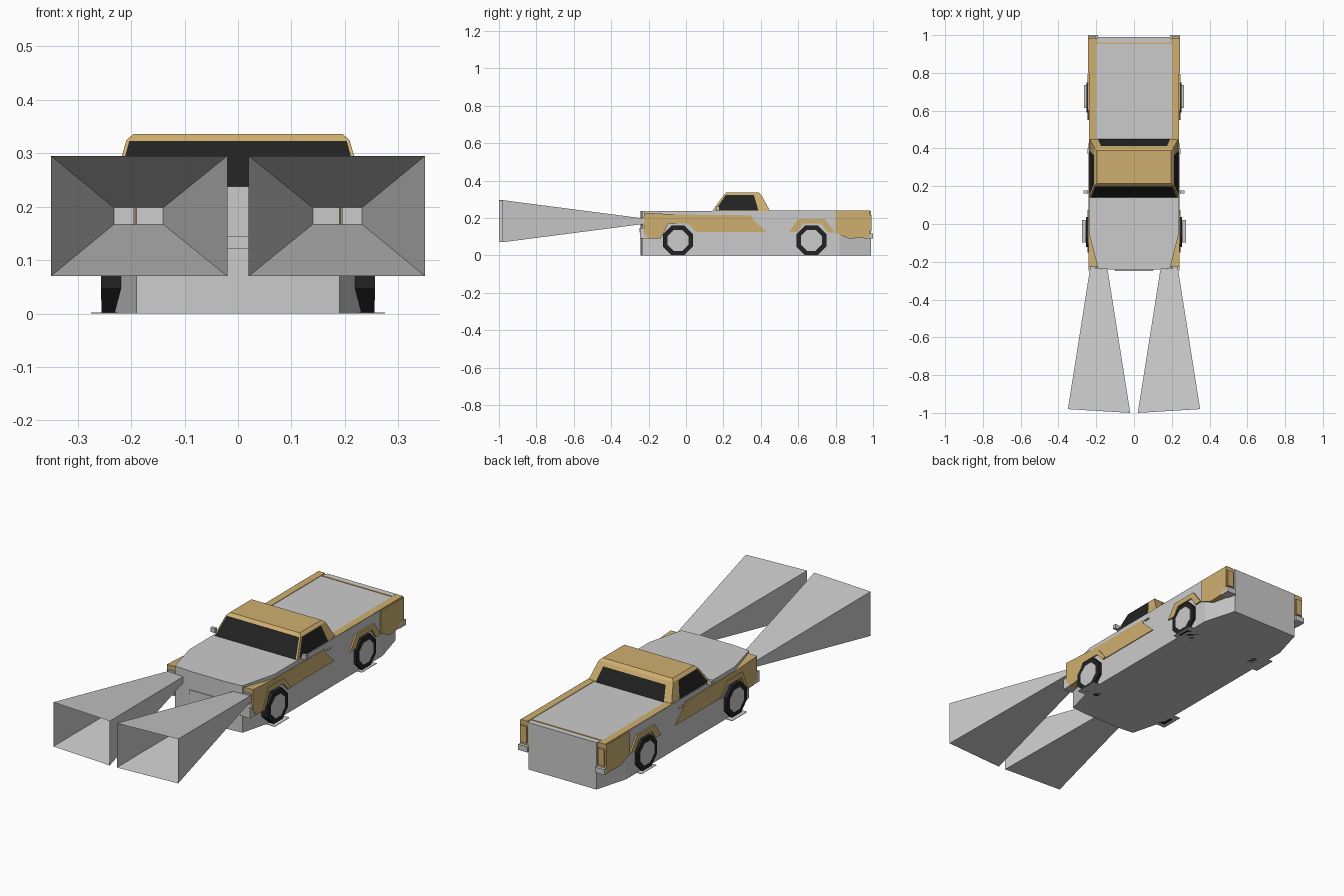
import bpy, bmesh, math
from mathutils import Vector

if "Cube" in bpy.data.objects:
    bpy.data.objects.remove(bpy.data.objects["Cube"])


def material(name, rgb):
    m = bpy.data.materials.new(name)
    m.diffuse_color = (*rgb, 1)
    m.use_nodes = True
    m.node_tree.nodes["Principled BSDF"].inputs["Base Color"].default_value = m.diffuse_color
    return m


GREY = material("light grey", (0.6, 0.6, 0.6))
TAN = material("tan paint", (0.62, 0.43, 0.16))
BLACK = material("tyre and glass black", (0.016, 0.016, 0.016))


def mesh(name, verts, faces, mat, closed=True):
    me = bpy.data.meshes.new(name)
    bm = bmesh.new()
    vs = [bm.verts.new(v) for v in verts]
    for f in faces:
        bm.faces.new([vs[i] for i in f])
    if closed:
        bmesh.ops.recalc_face_normals(bm, faces=bm.faces)
    bm.to_mesh(me)
    bm.free()
    me.materials.append(mat)
    ob = bpy.data.objects.new(name, me)
    bpy.context.collection.objects.link(ob)
    return ob


def loft(name, rings, mat, caps=True):
    n = len(rings[0])
    faces = [(r * n + i, r * n + (i + 1) % n, (r + 1) * n + (i + 1) % n, (r + 1) * n + i)
             for r in range(len(rings) - 1) for i in range(n)]
    if caps:
        faces += [tuple(range(n)), tuple(range((len(rings) - 1) * n, len(rings) * n))]
    return mesh(name, [p for r in rings for p in r], faces, mat)


def side_part(name, profile, x0, x1, mat):
    """Extrude a (y, z) profile along x, on both sides of the car."""
    for side, s in (("left", -1), ("right", 1)):
        loft(f"{name}_{side}", [[(s * x, y, z) for y, z in profile] for x in (x0, x1)], mat)


def side_box(name, x0, x1, y0, y1, z0, z1, mat):
    side_part(name, [(y0, z0), (y1, z0), (y1, z1), (y0, z1)], x0, x1, mat)


def box(name, x, y0, y1, z0, z1, mat):
    loft(name, [[(-x, y0, z), (x, y0, z), (x, y1, z), (-x, y1, z)] for z in (z0, z1)], mat)


# Main body block, tapered in plan at both ends
half = [(0.1, -0.243), (0.19, -0.235), (0.238, -0.05), (0.238, 0.82), (0.19, 0.99)]
plan = half + [(-x, y) for x, y in reversed(half)]
loft("body_block", [[(x, y, z) for x, y in plan] for z in (0.0, 0.238)], GREY)

# Front wing with wheel arch and long side flash
side_part("front_wing", [(-0.225, 0.228), (-0.225, 0.12), (-0.2, 0.09), (-0.145, 0.09),
                         (-0.1, 0.175), (0.015, 0.175), (0.06, 0.125), (0.43, 0.125),
                         (0.36, 0.19), (0.35, 0.214), (-0.05, 0.218)], 0.17, 0.242, TAN)
side_part("front_arch_lip", [(-0.15, 0.09), (-0.105, 0.195), (0.02, 0.195), (0.075, 0.125),
                             (0.055, 0.125), (0.01, 0.17), (-0.095, 0.17), (-0.135, 0.09)],
          0.22, 0.246, TAN)

# Rear wheel arch and rear corner
side_part("rear_arch", [(0.55, 0.125), (0.6, 0.195), (0.742, 0.195), (0.795, 0.122),
                        (0.755, 0.122), (0.725, 0.17), (0.625, 0.17), (0.595, 0.125)],
          0.21, 0.246, TAN)
side_part("rear_wing", [(0.8, 0.236), (0.985, 0.236), (0.985, 0.095), (0.87, 0.09), (0.8, 0.12)],
          0.18, 0.243, TAN)
side_box("rear_lamp", 0.2, 0.236, 0.98, 0.993, 0.13, 0.215, TAN)

# Deck stripes
side_box("deck_edge_stripe", 0.2, 0.237, 0.42, 0.985, 0.233, 0.2405, TAN)
box("deck_rear_stripe", 0.2, 0.952, 0.96, 0.233, 0.2405, TAN)

# Bumpers, headlamps, mirrors and handles
box("front_bumper", 0.1, -0.248, -0.23, 0.122, 0.145, GREY)
side_box("front_bumper_end", 0.185, 0.24, -0.247, -0.2, 0.09, 0.145, GREY)
side_box("rear_bumper_end", 0.19, 0.243, 0.95, 1.0, 0.09, 0.118, GREY)
side_box("headlamp", 0.195, 0.234, -0.232, -0.22, 0.16, 0.205, GREY)
side_box("mirror_arm", 0.225, 0.255, 0.165, 0.172, 0.236, 0.242, GREY)
side_box("mirror", 0.243, 0.268, 0.162, 0.178, 0.238, 0.26, GREY)
side_box("door_handle", 0.23, 0.246, 0.37, 0.4, 0.2, 0.206, GREY)

# Cabin shell
rings = [[(-x, y0, z), (x, y0, z), (x, y1, z), (-x, y1, z)] for x, y0, y1, z in
         ((0.234, 0.14, 0.45, 0.236), (0.209, 0.203, 0.402, 0.324), (0.196, 0.215, 0.388, 0.336))]
loft("cabin", rings, TAN)


# Glass panes lying on the cabin's lower faces
def pane(name, side, u0, u1, v0, v1):
    a, b = (Vector(rings[0][i % 4]) for i in (side, side + 1))
    d, c = (Vector(rings[1][i % 4]) for i in (side, side + 1))
    off = (b - a).cross(d - a).normalized() * 0.002
    pts = [a.lerp(b, u).lerp(d.lerp(c, u), v) + off
           for u, v in ((u0, v0), (u1, v0), (u1, v1), (u0, v1))]
    mesh(name, pts, [(0, 1, 2, 3)], BLACK, closed=False)


pane("windscreen", 0, 0.015, 0.985, 0.0, 0.97)
pane("right_window", 1, 0.05, 0.8, 0.03, 0.97)
pane("rear_window", 2, 0.09, 0.91, 0.0, 0.8)
pane("left_window", 3, 0.2, 0.95, 0.03, 0.97)


# Eight-sided wheels with pale hubs, and flat contact plates
def octagon(y, flat):
    r = flat / math.cos(math.pi / 8)
    return [(y + r * math.cos(a), 0.08 + r * math.sin(a))
            for a in (math.pi / 8 + k * math.pi / 4 for k in range(8))]


for end, y, out, plate in (("front", -0.043, 0.255, 0.275), ("rear", 0.67, 0.251, 0.265)):
    side_part(end + "_tyre", octagon(y, 0.08), 0.17, out, BLACK)
    side_part(end + "_hub", octagon(y, 0.056), 0.2, out + 0.001, GREY)
    box(end + "_ground_plate", plate, y - 0.055, y + 0.065, 0.0, 0.002, GREY)

# Open headlight beams
for side, s in (("left", -1), ("right", 1)):
    ends = ((0.14, -0.24, 0.232, -0.232, 0.167, 0.198), (0.02, -1.0, 0.35, -0.98, 0.07, 0.295))
    loft("light_beam_" + side,
         [[(s * xi, yi, z0), (s * xo, yo, z0), (s * xo, yo, z1), (s * xi, yi, z1)]
          for xi, yi, xo, yo, z0, z1 in ends], GREY, caps=False)
